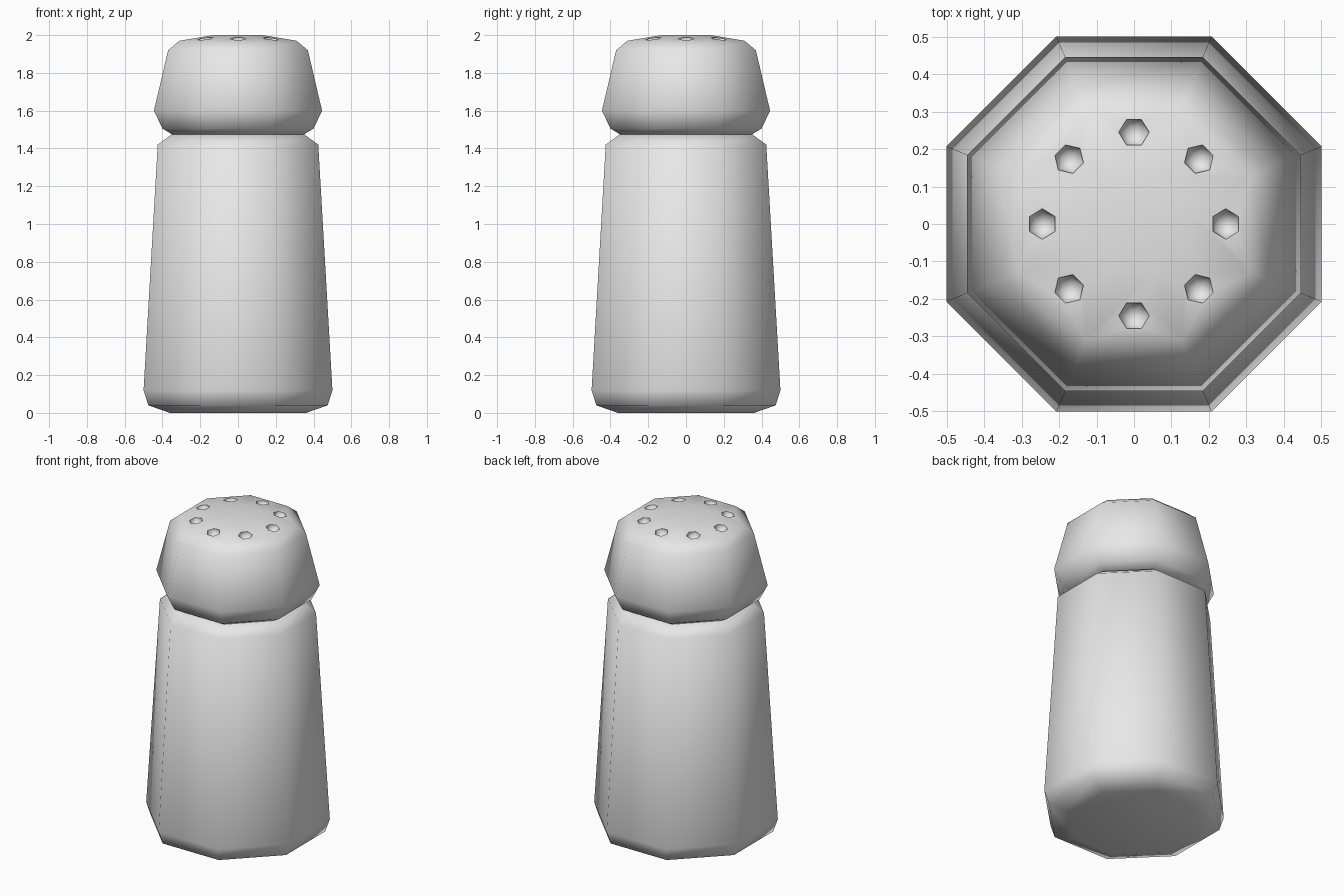
import bpy, bmesh, math
from mathutils import Vector

cube = bpy.data.objects.get("Cube")
if cube:
    bpy.data.objects.remove(cube, do_unlink=True)

SIDES = 8
grey = bpy.data.materials.new("light_grey")
grey.use_nodes = True
colour = (0.8, 0.8, 0.8, 1)
grey.diffuse_color = colour
grey.node_tree.nodes["Principled BSDF"].inputs["Base Color"].default_value = colour


def add_object(name, bm):
    bmesh.ops.recalc_face_normals(bm, faces=bm.faces)
    mesh = bpy.data.meshes.new(name)
    bm.to_mesh(mesh)
    bm.free()
    mesh.materials.append(grey)
    obj = bpy.data.objects.new(name, mesh)
    bpy.context.collection.objects.link(obj)
    return obj


def octagon_stack(name, profile):
    """Closed octagonal solid from (half width across flats, height) pairs."""
    bm = bmesh.new()
    rings = []
    for half, z in profile:
        radius = half / math.cos(math.pi / SIDES)
        angles = [(i + 0.5) * math.tau / SIDES for i in range(SIDES)]
        rings.append([bm.verts.new((radius * math.cos(a), radius * math.sin(a), z))
                      for a in angles])
    for low, high in zip(rings, rings[1:]):
        for i in range(SIDES):
            j = (i + 1) % SIDES
            bm.faces.new((low[i], low[j], high[j], high[i]))
    bm.faces.new(rings[0][::-1])
    bm.faces.new(rings[-1])
    return add_object(name, bm)


def select_only(obj):
    bpy.ops.object.select_all(action='DESELECT')
    obj.select_set(True)
    bpy.context.view_layer.objects.active = obj


# Tapered body with rounded foot and shoulder
body = octagon_stack("body", [(0.36, 0), (0.475, 0.04), (0.5, 0.12),
                              (0.425, 1.42), (0.35, 1.475)])

# Domed cap
cap = octagon_stack("cap", [(0.35, 1.475), (0.4, 1.505), (0.445, 1.6),
                            (0.37, 1.92), (0.31, 1.97), (0.13, 2.0)])

# Ring of bowl-shaped pouring holes, cut into the cap
bm = bmesh.new()
for i in range(8):
    a = i * math.tau / 8
    new = bmesh.ops.create_uvsphere(bm, u_segments=6, v_segments=6, radius=0.041)["verts"]
    for v in new:
        x, y = v.co.x, v.co.y
        v.co = Vector((0.245 * math.cos(a) + x * math.cos(a) - y * math.sin(a),
                       0.245 * math.sin(a) + x * math.sin(a) + y * math.cos(a),
                       1.981 + v.co.z))
cutter = add_object("hole_cutter", bm)
cutter.hide_render = True
select_only(cap)
cut = cap.modifiers.new("holes", 'BOOLEAN')
cut.operation = 'DIFFERENCE'
cut.solver = 'EXACT'
cut.object = cutter
bpy.ops.object.modifier_apply(modifier=cut.name)
bpy.data.objects.remove(cutter, do_unlink=True)

# Soft shading, with crisp hole rims
for obj in (body, cap):
    select_only(obj)
    bpy.ops.object.shade_smooth_by_angle(angle=math.radians(62))
